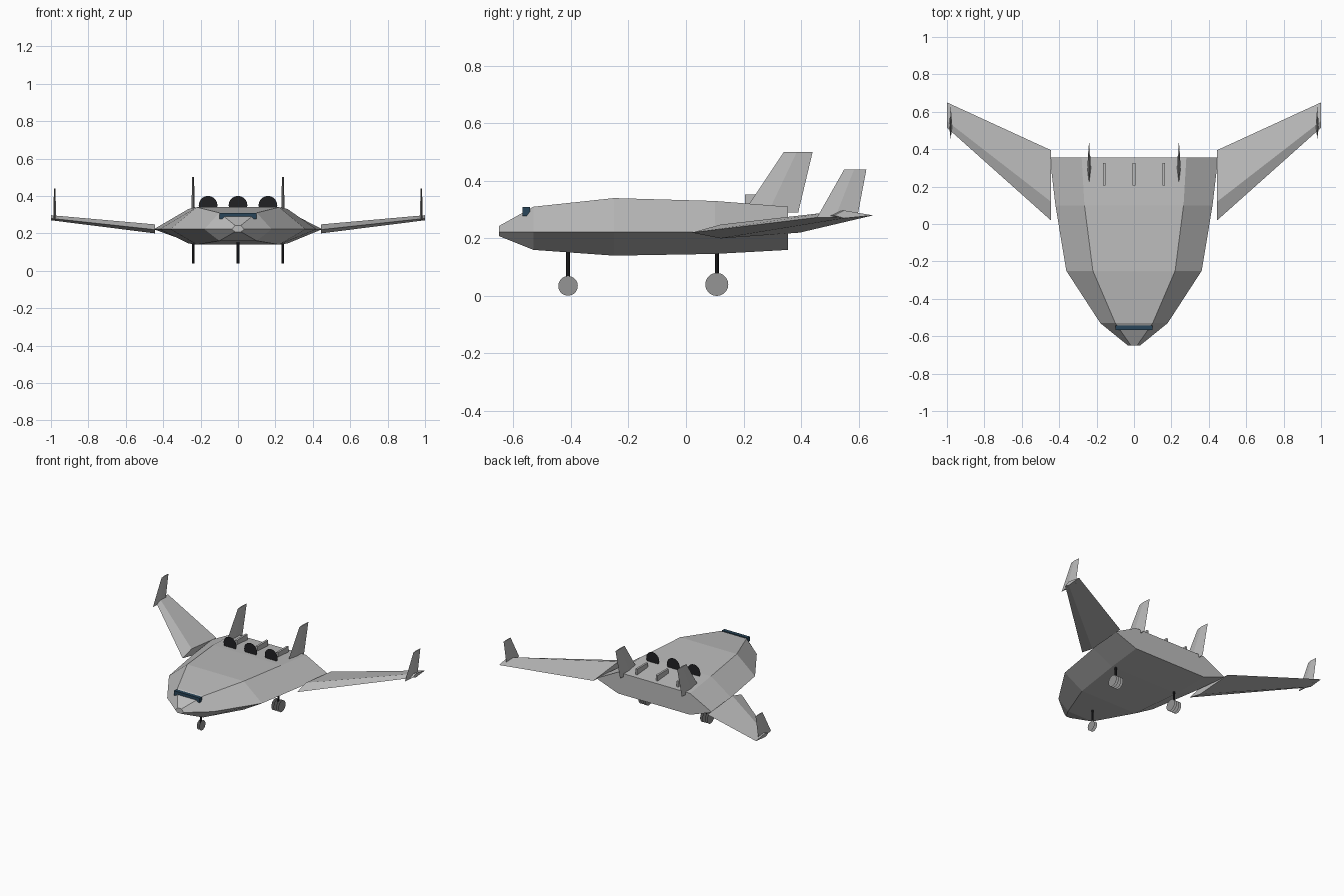
import bpy, bmesh
from math import pi
from mathutils import Matrix

cube = bpy.data.objects.get("Cube")
if cube:
    bpy.data.objects.remove(cube, do_unlink=True)


def material(name, r, g, b):
    m = bpy.data.materials.new(name)
    m.use_nodes = True
    m.diffuse_color = (r, g, b, 1)
    m.node_tree.nodes["Principled BSDF"].inputs["Base Color"].default_value = (r, g, b, 1)
    return m


HULL = material("hull_grey", .5, .5, .5)
WHEEL = material("wheel_grey", .3, .3, .3)
BLACK = material("black", .015, .015, .017)
GLASS = material("window_blue", .022, .06, .1)


def finish(name, bm, mat):
    mesh = bpy.data.meshes.new(name)
    bm.to_mesh(mesh)
    bm.free()
    mesh.materials.append(mat)
    ob = bpy.data.objects.new(name, mesh)
    bpy.context.collection.objects.link(ob)
    return ob


def loft(name, sections, mat):
    """Skin closed rings of equal length and cap both ends."""
    bm = bmesh.new()
    rings = [[bm.verts.new(p) for p in s] for s in sections]
    n = len(rings[0])
    for a, b in zip(rings, rings[1:]):
        for i in range(n):
            j = (i + 1) % n
            bm.faces.new((a[i], a[j], b[j], b[i]))
    bm.faces.new(rings[0])
    bm.faces.new(rings[-1])
    bmesh.ops.recalc_face_normals(bm, faces=bm.faces)
    return finish(name, bm, mat)


def box(name, center, size, mat):
    bm = bmesh.new()
    bmesh.ops.create_cube(bm, size=1, matrix=Matrix.Translation(center) @ Matrix.Diagonal((*size, 1)))
    return finish(name, bm, mat)


def disc(name, center, radius, axis, mat):
    bm = bmesh.new()
    bmesh.ops.create_circle(bm, cap_ends=True, segments=20, radius=radius,
                            matrix=Matrix.Translation(center) @ Matrix.Rotation(pi / 2, 4, axis))
    return finish(name, bm, mat)


def strut(name, x, y, top):
    bm = bmesh.new()
    bottom = .04
    bmesh.ops.create_cone(bm, cap_ends=True, segments=8, radius1=.007, radius2=.007,
                          depth=top - bottom, matrix=Matrix.Translation((x, y, (top + bottom) / 2)))
    return finish(name, bm, BLACK)


# Fuselage: hexagonal stations (y, side half width, flat half width, bottom, middle, top)
stations = [(-.65, .032, .016, .208, .222, .243), (-.53, .18, .10, .16, .222, .31),
            (-.25, .362, .22, .14, .222, .34), (.10, .42, .265, .146, .222, .33),
            (.355, .45, .28, .16, .222, .31)]
loft("fuselage", [[(w, y, m), (f, y, t), (-f, y, t), (-w, y, m), (-f, y, b), (f, y, b)]
                  for y, w, f, b, m, t in stations], HULL)

# Cockpit window strip
box("cockpit_window", (0, -.555, .293), (.2, .026, .032), GLASS)


def fin_section(x, z, front, back, half):
    ridge = front + .45 * (back - front)
    return [(x, front, z), (x + half, ridge, z), (x, back, z), (x - half, ridge, z)]


for side, s in (("left", 1), ("right", -1)):
    # Swept wing with a diamond section
    root, tip = s * .445, s
    loft(side + "_wing", [
        [(root, .02, .22), (root, .12, .248), (root, .395, .22), (root, .12, .2)],
        [(tip, .515, .28), (tip, .55, .297), (tip, .65, .28), (tip, .55, .27)]], HULL)
    # Upright fins on the tail and on the wing tip
    loft(side + "_tail_fin", [fin_section(s * .24, .29, .2, .39, .01),
                              fin_section(s * .24, .5, .34, .44, .005)], HULL)
    loft(side + "_winglet", [fin_section(s * .98, .272, .455, .595, .008),
                             fin_section(s * .98, .44, .55, .627, .004)], HULL)
    # Main landing gear with twin wheels
    strut(side + "_main_strut", s * .24, .107, .15)
    for i, dx in enumerate((-.027, -.01, .01, .027)):
        disc(f"{side}_main_wheel_{i + 1}", (s * .24 + dx, .107, .04), .04, 'Y', WHEEL)

# Nose landing gear
strut("nose_strut", 0, -.41, .155)
for i, dx in enumerate((-.01, .01)):
    disc(f"nose_wheel_{i + 1}", (dx, -.41, .035), .034, 'Y', WHEEL)

# Round intakes, each with a thin rail behind it
for i, x in enumerate((-.16, 0, .16)):
    disc(f"intake_{i + 1}", (x, .14, .35), .05, 'X', BLACK)
    box(f"rail_{i + 1}", (x, .265, .33), (.014, .12, .044), HULL)
